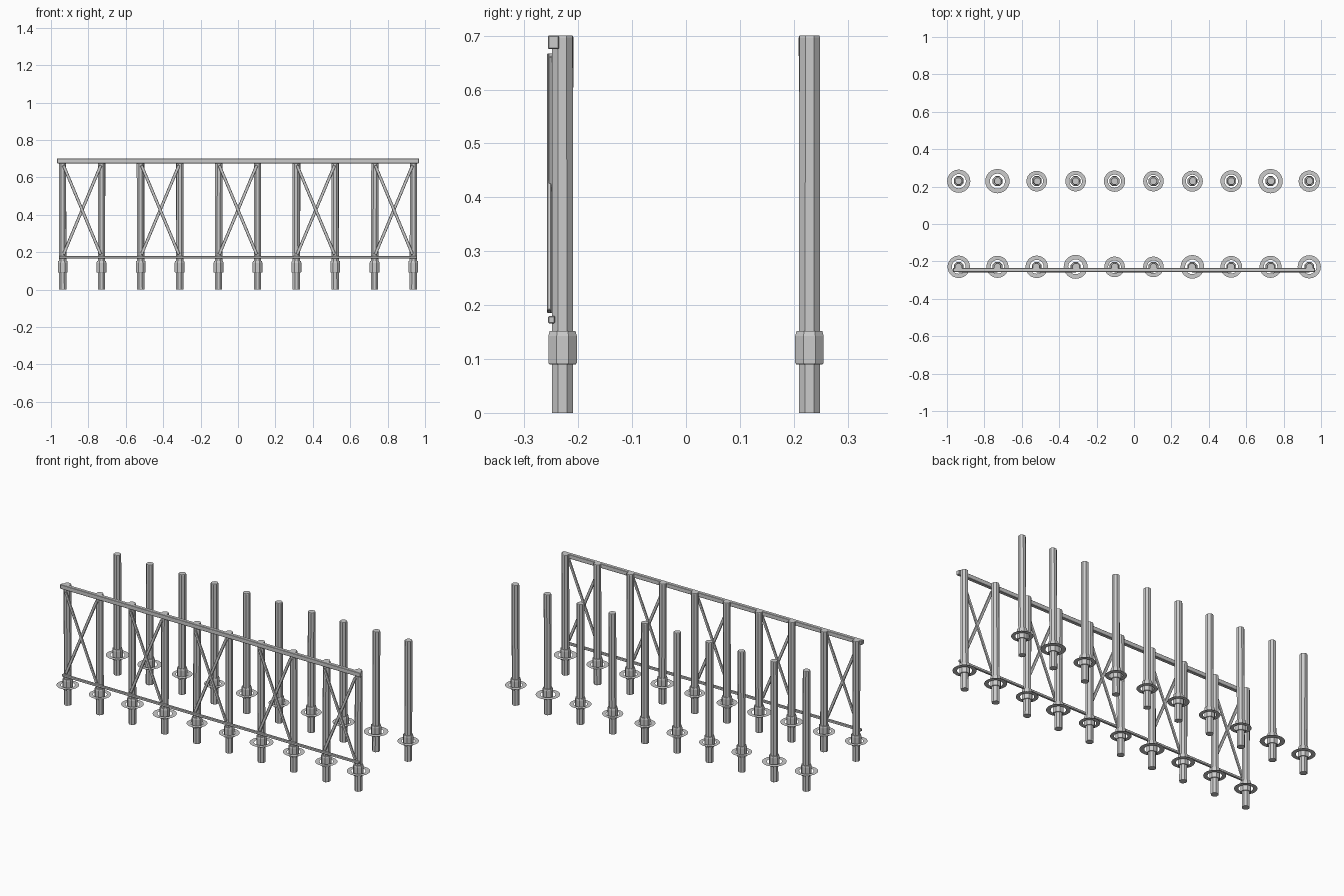
import bpy, bmesh, math, random
from mathutils import Matrix, Vector

if "Cube" in bpy.data.objects:
    bpy.data.objects.remove(bpy.data.objects["Cube"])

random.seed(4)
XS = [-0.937, -0.73, -0.52, -0.312, -0.104, 0.104, 0.312, 0.52, 0.73, 0.937]
ROW_Y = 0.229
FOAM = {-1: [.060, .059, .060, .064, .055, .055, .063, .058, .059, .062],
        1: [.062, .065, .055, .055, .057, .055, .056, .058, .065, .057]}


def finish(name, bm):
    mesh = bpy.data.meshes.new(name)
    bm.to_mesh(mesh)
    bm.free()
    ob = bpy.data.objects.new(name, mesh)
    bpy.context.collection.objects.link(ob)
    return ob


def lathe(name, profile, x, y, sides=8, lean=(0, 0), caps=True):
    """Stack of polygon rings given as (radius, z)."""
    bm = bmesh.new()
    rings = []
    for r, z in profile:
        ring = []
        for i in range(sides):
            a = (i + 0.5) * math.tau / sides
            ring.append(bm.verts.new((x + lean[0] * z + r * math.cos(a),
                                      y + lean[1] * z + r * math.sin(a), z)))
        rings.append(ring)
    for a, b in zip(rings, rings[1:]):
        for i in range(sides):
            j = (i + 1) % sides
            bm.faces.new((a[i], a[j], b[j], b[i]))
    if caps:
        bm.faces.new(rings[0][::-1])
        bm.faces.new(rings[-1])
    return finish(name, bm)


def beam(name, a, b, width, depth, bevel=0.002):
    """Bevelled timber from a to b in an x-z plane."""
    a, b = Vector(a), Vector(b)
    d = b - a
    rot = Matrix.Rotation(-math.atan2(d.z, d.x), 4, 'Y')
    bm = bmesh.new()
    bmesh.ops.create_cube(bm, size=1)
    bmesh.ops.scale(bm, vec=(d.length, depth, width), verts=bm.verts)
    bmesh.ops.bevel(bm, geom=bm.edges[:], offset=bevel, segments=1, affect='EDGES')
    bmesh.ops.transform(bm, matrix=Matrix.Translation((a + b) / 2) @ rot, verts=bm.verts)
    return finish(name, bm)


# piles with sleeves and flat water rings
for side in (-1, 1):
    for i, x in enumerate(XS):
        y = side * ROW_Y
        lean = (random.uniform(-.004, .004), random.uniform(-.001, .001))
        lathe("pile", [(.0212, 0), (.0208, .697), (.0195, .70)], x, y, 8, lean)
        lathe("pile_sleeve", [(.0265, .09), (.0285, .093), (.0285, .143), (.026, .152)],
              x, y, 8)
        # flat annulus of zero thickness
        bm = bmesh.new()
        n, r = 24, FOAM[side][i]
        loops = [[bm.verts.new((x + k * math.cos(math.tau * s / n),
                                y + k * math.sin(math.tau * s / n), .112))
                  for s in range(n)] for k in (r * .62, r)]
        for s in range(n):
            t = (s + 1) % n
            bm.faces.new((loops[0][s], loops[1][s], loops[1][t], loops[0][t]))
        finish("water_ring", bm)

# long rails on the front row
beam("top_rail", (-.968, -.246, .6875), (.968, -.246, .6875), .025, .021)
beam("lower_rail", (-.957, -.2495, .173), (.957, -.2495, .173), .014, .013)

# crossed braces on every other bay
for x0, x1 in zip(XS[::2], XS[1::2]):
    beam("brace_rising", (x0 + .004, -.2515, .188), (x1 - .004, -.2515, .664), .016, .008, .0015)
    beam("brace_falling", (x0 + .004, -.254, .664), (x1 - .004, -.254, .188), .016, .008, .0015)
